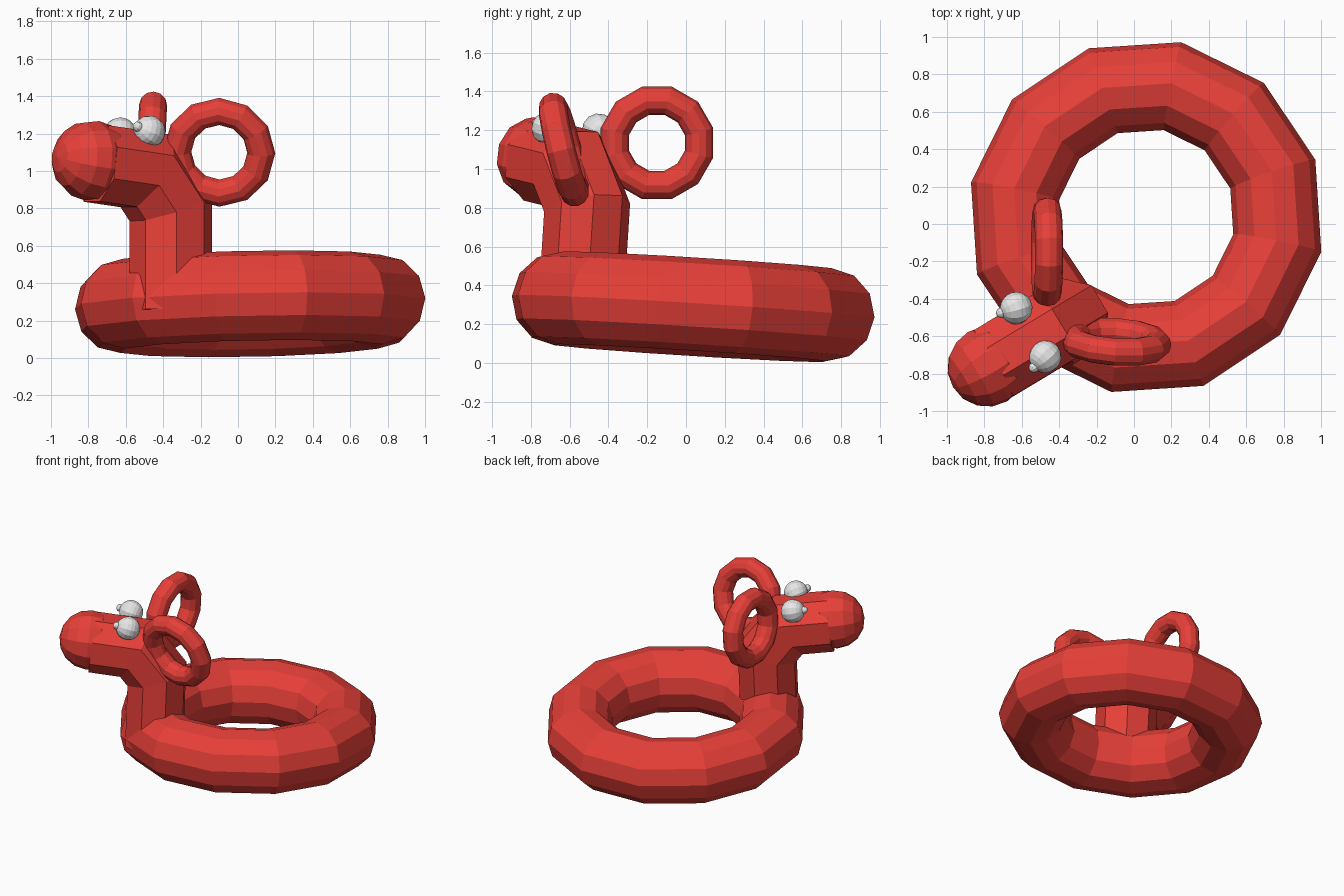
import bpy, bmesh, math
from mathutils import Vector, Matrix

cube = bpy.data.objects.get("Cube")
if cube:
    bpy.data.objects.remove(cube)


def material(name, color):
    m = bpy.data.materials.new(name)
    m.use_nodes = True
    m.diffuse_color = color
    m.node_tree.nodes["Principled BSDF"].inputs["Base Color"].default_value = color
    return m


RED = material("red", (0.8, 0.05, 0.04, 1))
WHITE = material("white", (0.8, 0.8, 0.8, 1))


def frame(center, normal, start):
    """Placement whose z axis is normal and x axis points close to start."""
    z = Vector(normal).normalized()
    y = z.cross(Vector(start)).normalized()
    x = y.cross(z)
    m = Matrix((x, y, z)).transposed().to_4x4()
    m.translation = center
    return m


def add_object(name, bm, mat):
    bmesh.ops.recalc_face_normals(bm, faces=bm.faces)
    mesh = bpy.data.meshes.new(name)
    bm.to_mesh(mesh)
    bm.free()
    mesh.materials.append(mat)
    obj = bpy.data.objects.new(name, mesh)
    bpy.context.collection.objects.link(obj)
    return obj


def bridge(bm, rings, closed=False):
    pairs = list(zip(rings, rings[1:]))
    if closed:
        pairs.append((rings[-1], rings[0]))
    for a, b in pairs:
        for i in range(len(a)):
            j = (i + 1) % len(a)
            bm.faces.new((a[i], a[j], b[j], b[i]))


def ring(name, center, normal, start, major, minor, sides=12):
    bm = bmesh.new()
    m = frame(center, normal, start)
    angles = [math.tau * i / sides for i in range(sides)]
    loops = []
    for a in angles:
        loop = []
        for b in angles:
            r = major + minor * math.cos(b)
            point = Vector((r * math.cos(a), r * math.sin(a), minor * math.sin(b)))
            loop.append(bm.verts.new(m @ point))
        loops.append(loop)
    bridge(bm, loops, closed=True)
    return add_object(name, bm, RED)


def ball(name, center, radius, axis, mat, segments=12, rings=8):
    bm = bmesh.new()
    bmesh.ops.create_uvsphere(bm, u_segments=segments, v_segments=rings, radius=radius,
                              matrix=frame(center, axis, (0.3, -0.5, 0.2)))
    return add_object(name, bm, mat)


def bent_tube(name, path, radius, forward, sides=8):
    """Faceted tube along a path, mitred at every bend."""
    bm = bmesh.new()
    pts = [Vector(p) for p in path]
    dirs = [(b - a).normalized() for a, b in zip(pts, pts[1:])]
    m = frame(pts[0], dirs[0], forward)
    coords = []
    for i in range(sides):
        a = math.tau * (i + 0.5) / sides
        coords.append(m @ Vector((radius * math.cos(a), radius * math.sin(a), 0)))
    loops = [[bm.verts.new(c) for c in coords]]
    for k, d in enumerate(dirs):
        following = dirs[k + 1] if k + 1 < len(dirs) else d
        n = (d + following).normalized()
        coords = [c + d * ((pts[k + 1] - c).dot(n) / d.dot(n)) for c in coords]
        loops.append([bm.verts.new(c) for c in coords])
    bridge(bm, loops)
    bm.faces.new(loops[0])
    bm.faces.new(loops[-1])
    return add_object(name, bm, RED)


# Float body, slightly tilted
ring("float_ring", (0.065, 0.037, 0.29), (-0.02, 0.062, 1), (0.98, -0.196, 0), 0.715, 0.24)

# Neck bending forward into the head, with a rounded snout
forward = Vector((-0.86, -0.51, 0))
bent_tube("neck_and_head",
          [(-0.36, -0.545, 0.25), (-0.36, -0.51, 0.8),
           (-0.489, -0.587, 1.0), (-0.76, -0.75, 1.04)], 0.222, forward)
ball("snout", (-0.782, -0.762, 1.055), 0.217, forward + Vector((0, 0, 0.1)), RED, 12, 8)

# Ring handles on each side of the head
ring("left_handle", (-0.1, -0.63, 1.1), (0.07, 1, 0.25), (1, 0, 0), 0.225, 0.075)
ring("right_handle", (-0.465, -0.15, 1.135), (1, 0, -0.05), (0, 0.966, 0.259), 0.225, 0.075)

# Bulging eyes with small knob pupils
eyes = {"left": ((-0.475, -0.71, 1.21), (-0.535, -0.767, 1.237)),
        "right": ((-0.63, -0.45, 1.2), (-0.71, -0.475, 1.22))}
for side, (eye, pupil) in eyes.items():
    look = Vector(pupil) - Vector(eye)
    ball(side + "_eye", eye, 0.087, look, WHITE, 12, 10)
    ball(side + "_pupil", pupil, 0.028, look, WHITE, 10, 6)
